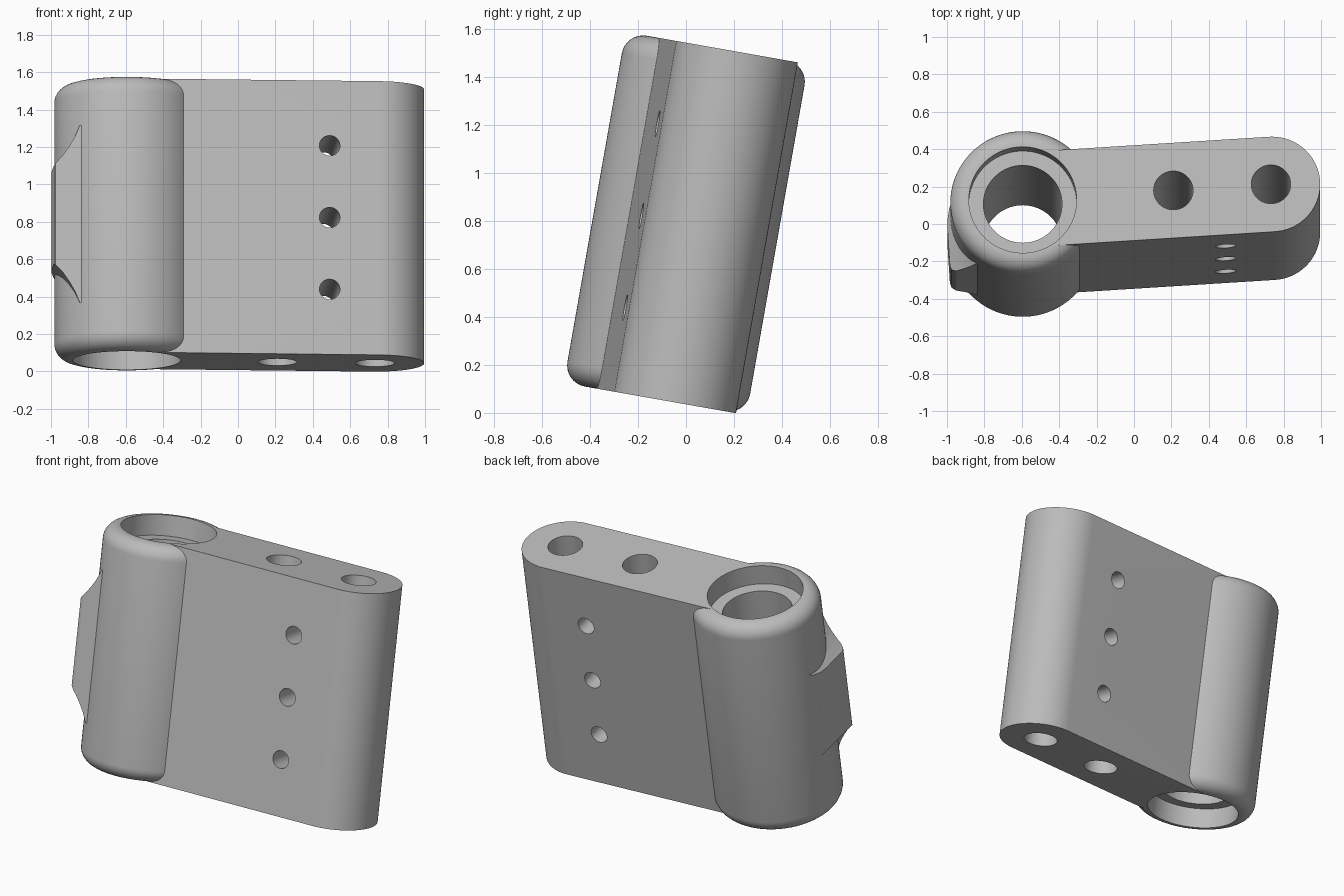
import bpy, bmesh
from math import radians, pi, sin, cos
from mathutils import Matrix, Vector

if "Cube" in bpy.data.objects:
    bpy.data.objects.remove(bpy.data.objects["Cube"])

# Leaning frame: local z runs along the sleeve, local x along the arm
FRAME = (Matrix.Translation((0, 0, 0.79)) @ Matrix.Rotation(radians(-10), 4, 'X')
         @ Matrix.Translation((-0.595, 0, 0)) @ Matrix.Rotation(radians(3.65), 4, 'Z'))
HALF = 0.743
ARM_R = 0.258
ARM_END = 1.335

grey = bpy.data.materials.new("plain_grey")
grey.use_nodes = True
colour = (0.5, 0.5, 0.5, 1)
grey.diffuse_color = colour
grey.node_tree.nodes["Principled BSDF"].inputs["Base Color"].default_value = colour


def finish(name, bm):
    bmesh.ops.recalc_face_normals(bm, faces=bm.faces)
    mesh = bpy.data.meshes.new(name)
    bm.to_mesh(mesh)
    bm.free()
    mesh.materials.append(grey)
    ob = bpy.data.objects.new(name, mesh)
    bpy.context.collection.objects.link(ob)
    ob.matrix_world = FRAME
    return ob


def rod(name, radius, depth, place=(0, 0, 0), turn=0, bevel=0, sides=96):
    bm = bmesh.new()
    bmesh.ops.create_cone(bm, cap_ends=True, segments=sides, radius1=radius, radius2=radius,
                          depth=depth, matrix=Matrix.Translation(place) @ Matrix.Rotation(turn, 4, 'X'))
    if bevel:
        rims = [e for e in bm.edges if abs(e.verts[0].co.z - e.verts[1].co.z) < 0.01]
        bmesh.ops.bevel(bm, geom=rims, offset=bevel, segments=8, profile=0.5, affect='EDGES')
    return finish(name, bm)


def prism(name, points, push):
    bm = bmesh.new()
    face = bm.faces.new([bm.verts.new(p) for p in points])
    out = bmesh.ops.extrude_face_region(bm, geom=[face])
    bmesh.ops.translate(bm, vec=Vector(push),
                        verts=[v for v in out["geom"] if isinstance(v, bmesh.types.BMVert)])
    return finish(name, bm)


def combine(body, other, operation):
    other.hide_render = True
    mod = body.modifiers.new(operation.lower(), 'BOOLEAN')
    mod.operation = operation
    mod.solver = 'EXACT'
    mod.object = other
    bpy.context.view_layer.objects.active = body
    bpy.ops.object.modifier_apply(modifier=mod.name)
    bpy.data.objects.remove(other)


# Sleeve with rounded rims
body = rod("clamp_body", 0.387, 2 * HALF, bevel=0.09, sides=128)

# Arm: flat slab with a round far end
end = [(ARM_END + ARM_R * cos(a), ARM_R * sin(a), -HALF)
       for a in (-pi / 2 + pi * i / 48 for i in range(49))]
arm = prism("arm", [(0, -ARM_R, -HALF)] + end + [(0, ARM_R, -HALF)], (0, 0, 2 * HALF))
combine(body, arm, 'UNION')

# Side lug: plan outline trimmed by a flared outline
plan = [(-0.1, 0.12), (-0.36, 0.12), (-0.39, 0.06), (-0.403, 0), (-0.406, -0.06),
        (-0.406, -0.25), (-0.398, -0.273), (-0.375, -0.285), (-0.1, -0.285)]
lug = prism("lug", [(x, y, -0.6) for x, y in plan], (0, 0, 1.2))
flare = [(-0.42, 0.25), (-0.405, 0.268), (-0.36, 0.318), (-0.325, 0.368),
         (-0.295, 0.42), (-0.27, 0.48), (-0.05, 0.5)]
outline = flare + [(x, -z) for x, z in reversed(flare)]
combine(lug, prism("lug_trim", [(x, -0.4, z) for x, z in outline], (0, 0.7, 0)), 'INTERSECT')
combine(body, lug, 'UNION')

# Main bore with a wider seat at both ends
combine(body, rod("bore", 0.21, 2), 'DIFFERENCE')
for side in (-1, 1):
    combine(body, rod("seat", 0.288, 0.26, (0, 0, side * HALF)), 'DIFFERENCE')

# Two long holes through the arm
for x in (0.807, ARM_END - 0.005):
    combine(body, rod("long_hole", 0.105, 2, (x, 0, 0), sides=64), 'DIFFERENCE')

# Three small cross holes
for z in (-0.39, 0, 0.39):
    combine(body, rod("cross_hole", 0.055, 1, (1.071, 0, z), turn=pi / 2, sides=40), 'DIFFERENCE')

# Smooth curved walls, sharp edges kept
bpy.ops.object.select_all(action='DESELECT')
body.select_set(True)
bpy.context.view_layer.objects.active = body
bpy.ops.object.shade_smooth_by_angle(angle=radians(25))
